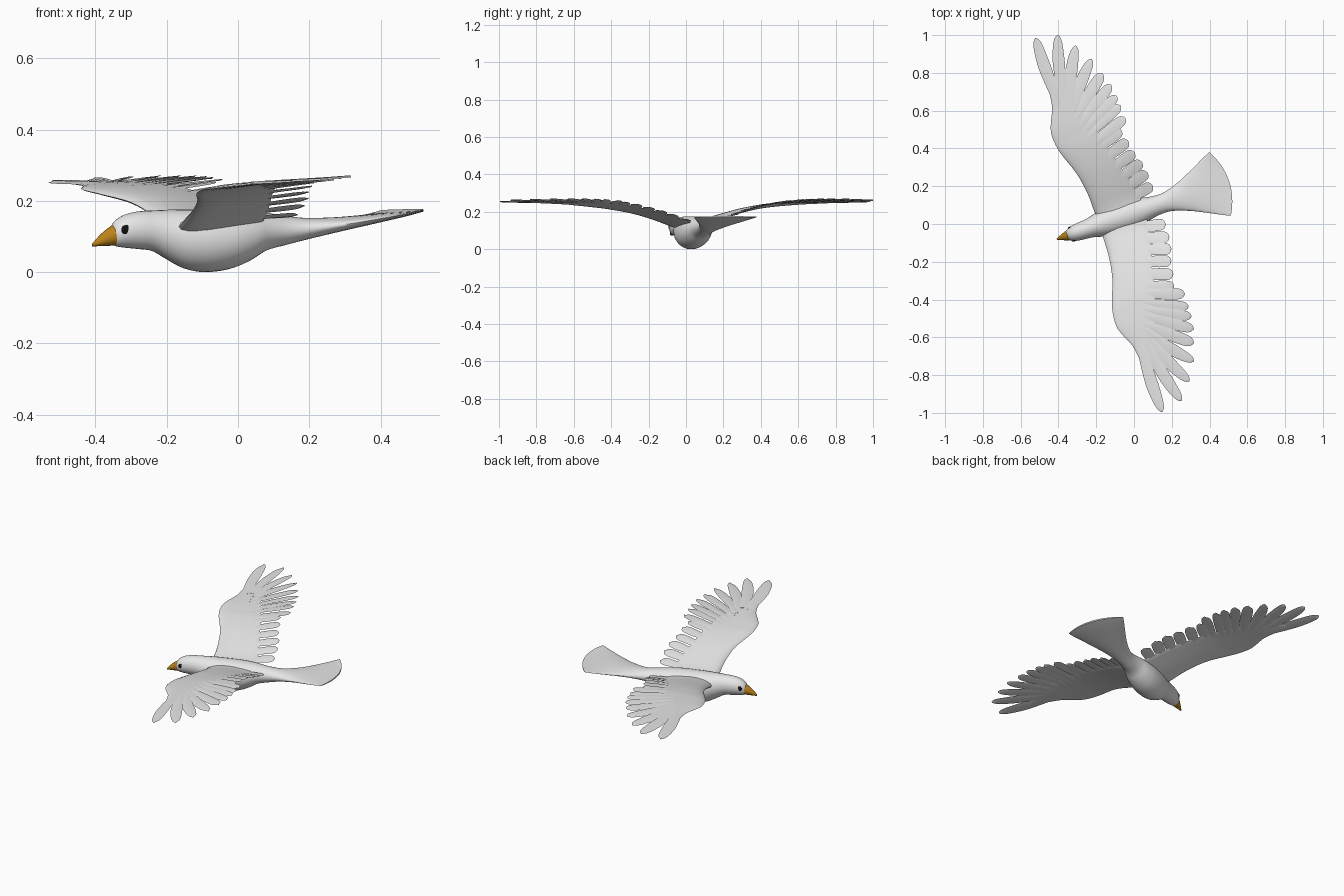
import bpy, bmesh, math

if "Cube" in bpy.data.objects:
    bpy.data.objects.remove(bpy.data.objects["Cube"])

ANG = math.radians(18.7)          # heading of the bird in plan
CA, SA, OFF = math.cos(ANG), math.sin(ANG), 0.055


def place(u, v, z):
    """Bird space (u towards tail, v sideways) to world space."""
    v += OFF
    return (u * CA - v * SA, u * SA + v * CA, z)


def material(name, rgb):
    m = bpy.data.materials.new(name)
    m.diffuse_color = (*rgb, 1)
    m.use_nodes = True
    m.node_tree.nodes["Principled BSDF"].inputs["Base Color"].default_value = m.diffuse_color
    return m


white = material("white_plumage", (0.82, 0.82, 0.82))
amber = material("amber_beak", (0.5, 0.23, 0.01))
black = material("black_eye", (0.006, 0.006, 0.006))


def spline(rows, n):
    """Catmull-Rom interpolation through rows of equal length."""
    out = []
    for i in range(len(rows) - 1):
        p = [rows[max(0, min(len(rows) - 1, i + k))] for k in (-1, 0, 1, 2)]
        for s in range(n):
            t = s / n
            out.append([b + 0.5 * t * (c - a + t * (2*a - 5*b + 4*c - d + t * (3*(b - c) + d - a)))
                        for a, b, c, d in zip(*p)])
    out.append(list(rows[-1]))
    return out


def skin(bm, rings):
    """Bridge closed rings and cap both ends with strips."""
    vs = [[bm.verts.new(place(*p)) for p in r] for r in rings]
    n = len(vs[0])
    for a, b in zip(vs, vs[1:]):
        for i in range(n):
            j = (i + 1) % n
            bm.faces.new((a[i], a[j], b[j], b[i]))
    for r in (vs[0], vs[-1]):
        for i in range(n // 2):
            quad = [r[i], r[i + 1], r[n - i - 1], r[-i]]
            bm.faces.new(list(dict.fromkeys(quad)))


def finish(bm, name, mat, angle=50):
    bmesh.ops.recalc_face_normals(bm, faces=bm.faces)
    me = bpy.data.meshes.new(name)
    bm.to_mesh(me)
    bm.free()
    ob = bpy.data.objects.new(name, me)
    bpy.context.collection.objects.link(ob)
    me.materials.append(mat)
    bpy.ops.object.select_all(action='DESELECT')
    ob.select_set(True)
    bpy.context.view_layer.objects.active = ob
    bpy.ops.object.shade_smooth_by_angle(angle=math.radians(angle))
    return ob


def oval_loft(name, rows, mat, steps=4, n=28, bulge=0.0):
    """Loft of ovals: rows are (u, bottom, top, half width)."""
    bm = bmesh.new()
    rings = []
    for u, lo, hi, hw in spline(rows, steps):
        fan = bulge * min(1, max(0, (u - 0.2) / 0.3)) ** 2
        ring = []
        for k in range(n):
            a = 2 * math.pi * k / n
            c, s = math.cos(a), math.sin(a)
            ring.append((u + fan * (1 - c * c), hw * c, (lo + hi) / 2 + (hi - lo) / 2 * s))
        rings.append(ring)
    skin(bm, rings)
    return finish(bm, name, mat)


# Body with head and fanned tail
oval_loft("body_and_tail", [
    (-.357, .088, .124, .016), (-.347, .074, .142, .030), (-.32, .069, .160, .041),
    (-.28, .065, .170, .047), (-.235, .059, .173, .051), (-.19, .035, .175, .062),
    (-.14, .010, .176, .077), (-.08, .000, .176, .085), (-.01, .008, .176, .085),
    (.05, .031, .173, .075), (.10, .060, .167, .060), (.16, .076, .158, .051),
    (.22, .091, .152, .056), (.30, .111, .154, .083), (.38, .132, .161, .120),
    (.46, .155, .171, .160), (.50, .169, .177, .178)], white, bulge=0.05)

# Beak
oval_loft("beak", [(-.335, .074, .136, .030), (-.358, .074, .129, .025),
                   (-.388, .073, .106, .014), (-.413, .072, .080, .004)], amber, n=20)

# Eyes, nearly flush with the head
for side, tag in ((1, "right"), (-1, "left")):
    bm = bmesh.new()
    bmesh.ops.create_uvsphere(bm, u_segments=20, v_segments=12, radius=0.0135)
    for v in bm.verts:
        v.co = place(v.co.x - .326, side * (.0365 + v.co.y * .35), .119 + v.co.z)
    finish(bm, "eye_" + tag, black, 60)

# Wing stations: span, leading edge, trailing edge, height, thickness
WING = spline([(.02, -.175, .085, .138, .058), (.08, -.178, .07, .15, .05),
               (.18, -.182, .05, .18, .038), (.294, -.202, .02, .211, .029),
               (.417, -.246, -.01, .235, .022), (.49, -.261, -.03, .243, .018),
               (.55, -.260, -.05, .248, .016), (.61, -.238, -.07, .251, .014),
               (.668, -.213, -.09, .253, .012), (.76, -.200, -.135, .255, .009),
               (.84, -.197, -.165, .256, .005)], 4)


def wing_z(w):
    """Height of the wing plane at a span position."""
    for a, b in zip(WING, WING[1:]):
        if w <= b[0]:
            t = max(0, (w - a[0]) / (b[0] - a[0]))
            return a[3] + t * (b[3] - a[3])
    return WING[-1][3] + 0.01 * (w - .84)


def pitch(u, w):
    """Outer wing tilts up towards the trailing edge."""
    return 0.06 * (u + .1) * min(1, max(0, (w - .1) / .3))


# Feathers: base u, base span, tip u, tip span, width
FEATHERS = [
    (-.168, .669, -.178, 1.045, .066), (-.142, .678, -.063, 1.023, .064),
    (-.127, .645, .010, .938, .064), (-.126, .610, .067, .845, .064),
    (-.121, .579, .097, .754, .063), (-.107, .536, .121, .683, .058),
    (-.096, .503, .131, .617, .056), (-.084, .468, .133, .563, .055),
    (-.068, .422, .136, .492, .060), (-.068, .380, .096, .436, .060),
    (-.047, .319, .112, .373, .063), (-.026, .257, .124, .304, .063),
    (-.005, .196, .145, .243, .063), (.004, .136, .155, .180, .063),
    (.013, .080, .158, .108, .062)]
OUTLINE = spline([(0, .75), (.3, .9), (.6, 1), (.84, .95), (.95, .66), (1, .08)], 3)

for side, tag in ((1, "right"), (-1, "left")):
    # Wing blade with a rounded leading edge
    bm = bmesh.new()
    rings = []
    for w, lead, trail, z, th in WING:
        ring = []
        for k in range(20):
            a = 2 * math.pi * k / 20
            f = (1 - math.cos(a)) / 2
            u = lead + (trail - lead) * f
            h = th * math.sin(a) * (0.62 - 0.42 * f)
            droop = -0.35 * th * (1 - f) ** 2
            ring.append((u, side * w, z + h + droop + pitch(u, w)))
        rings.append(ring)
    skin(bm, rings)
    finish(bm, "wing_" + tag, white)

    # Flight feathers, slightly curved and staggered
    bm = bmesh.new()
    for i, (u0, w0, u1, w1, wid) in enumerate(FEATHERS):
        du, dw = u1 - u0, w1 - w0
        ln = math.hypot(du, dw)
        nu, nw = dw / ln, -du / ln
        bend = -0.008 if i < 4 else 0
        rings = []
        for t, k in OUTLINE:
            if i < 4:             # primaries are slimmer and more pointed
                k *= 1 - 0.25 * max(0, t - .6) / .4
            c = bend * math.sin(math.pi * t)
            cu, cw = u0 + du * t + nu * c, w0 + dw * t + nw * c
            hw, th = wid / 2 * k, 0.005 * (1 - .6 * t)
            ring = []
            for a, b in ((1, 0), (0, 1), (-1, 0), (0, -1)):
                u, w = cu + nu * hw * a, cw + nw * hw * a
                z = wing_z(w) + pitch(u, w) + th * b + 0.003 * a + 0.002 * t
                ring.append((u, side * w, z))
            rings.append(ring)
        skin(bm, rings)
    finish(bm, "flight_feathers_" + tag, white)
